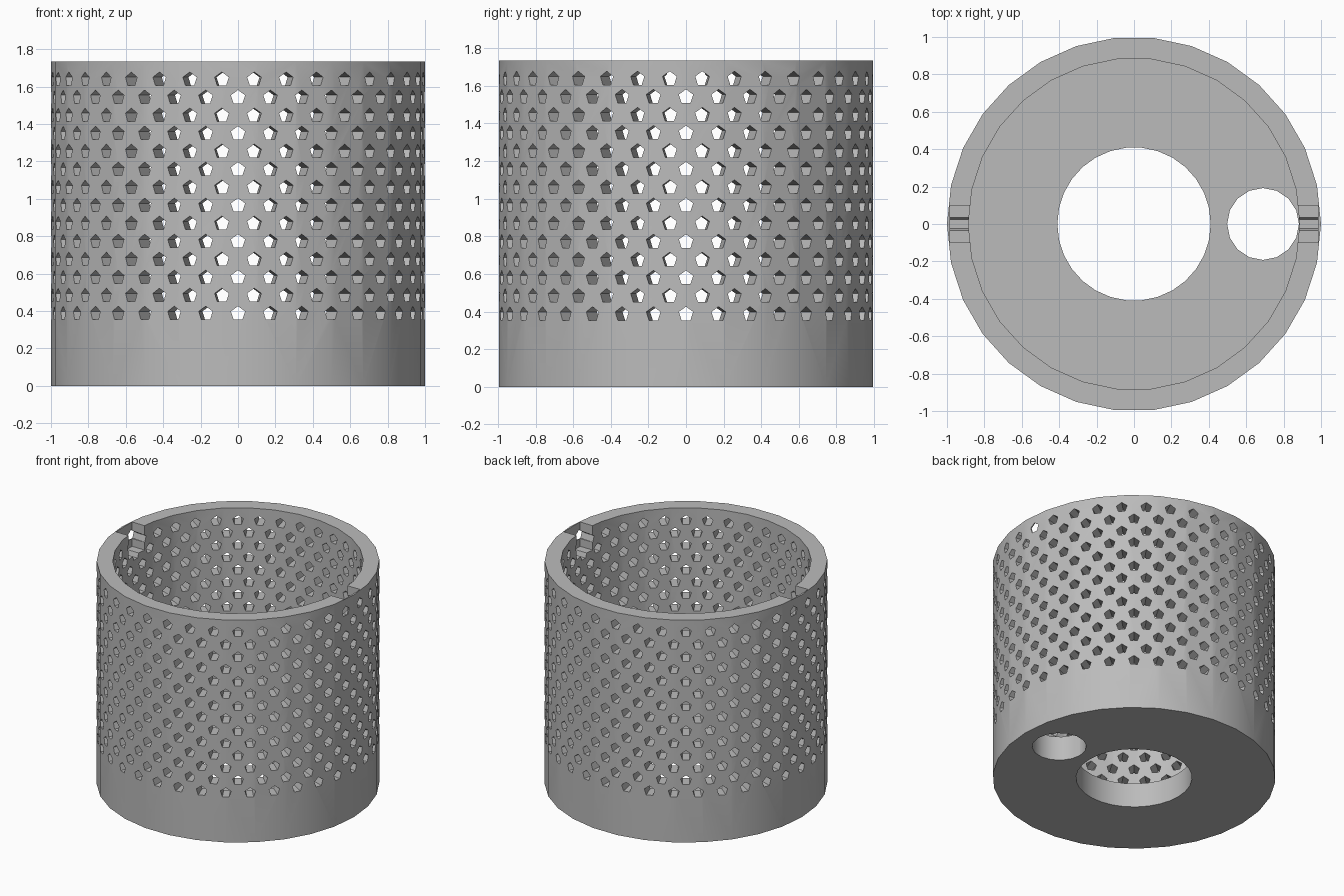
import bpy, bmesh, math
from mathutils import Matrix, Vector

if "Cube" in bpy.data.objects:
    bpy.data.objects.remove(bpy.data.objects["Cube"])

HEIGHT, R_OUT, R_IN = 1.735, 1.0, 0.886
FLOOR, R_DRAIN, SIDES = 0.19, 0.41, 30

grey = bpy.data.materials.new("grey_plastic")
grey.diffuse_color = (0.5, 0.5, 0.5, 1)
grey.use_nodes = True
grey.node_tree.nodes["Principled BSDF"].inputs["Base Color"].default_value = grey.diffuse_color


def make_object(name, bm):
    bmesh.ops.recalc_face_normals(bm, faces=bm.faces)
    mesh = bpy.data.meshes.new(name)
    bm.to_mesh(mesh)
    bm.free()
    mesh.materials.append(grey)
    obj = bpy.data.objects.new(name, mesh)
    bpy.context.collection.objects.link(obj)
    return obj


def cut(target, cutter):
    mod = target.modifiers.new(cutter.name, 'BOOLEAN')
    mod.operation, mod.solver, mod.object = 'DIFFERENCE', 'EXACT', cutter
    bpy.context.view_layer.objects.active = target
    bpy.ops.object.modifier_apply(modifier=mod.name)
    bpy.data.objects.remove(cutter)


# basket body: thick wall and floor with a central drain, as one turned profile
profile = [(R_DRAIN, 0), (R_OUT, 0), (R_OUT, HEIGHT),
           (R_IN, HEIGHT), (R_IN, FLOOR), (R_DRAIN, FLOOR)]
bm = bmesh.new()
rings = []
for i in range(SIDES):
    a = 2 * math.pi * i / SIDES
    rings.append([bm.verts.new((r * math.cos(a), r * math.sin(a), z)) for r, z in profile])
for i in range(SIDES):
    p, q = rings[i], rings[(i + 1) % SIDES]
    for j in range(len(profile)):
        k = (j + 1) % len(profile)
        bm.faces.new((p[j], q[j], q[k], p[k]))
basket = make_object("perforated_basket", bm)

# side hole in the floor
bm = bmesh.new()
bmesh.ops.create_cone(bm, cap_ends=True, segments=16, radius1=0.192, radius2=0.192, depth=0.5,
                      matrix=Matrix.Translation((0.69, 0, 0.1)) @ Matrix.Rotation(math.pi / 2, 4, 'Z'))
cut(basket, make_object("floor_hole_cutter", bm))

# staggered rows of five-sided holes, each pointing upwards
ROWS, PER_ROW, R_HOLE = 14, 36, 0.04
bm = bmesh.new()
for row in range(ROWS):
    z = 0.386 + row * 0.0963
    for n in range(PER_ROW):
        a = 2 * math.pi * (n + 0.5 * (row % 2)) / PER_ROW
        out, side = Vector((math.cos(a), math.sin(a), 0)), Vector((-math.sin(a), math.cos(a), 0))
        ends = []
        for r in (0.8, 1.06):
            ends.append([bm.verts.new(out * r + side * (R_HOLE * math.sin(t))
                                      + Vector((0, 0, z + R_HOLE * math.cos(t))))
                         for t in (2 * math.pi * k / 5 for k in range(5))])
        inner, outer = ends
        bm.faces.new(inner[::-1])
        bm.faces.new(outer)
        for k in range(5):
            m = (k + 1) % 5
            bm.faces.new((inner[k], inner[m], outer[m], outer[k]))
cut(basket, make_object("hole_cutter", bm))

# two pockets in the rim, open to the inside, leaving a thin outer skin
bm = bmesh.new()
for s in (-1, 1):
    bmesh.ops.create_cube(bm, size=1, matrix=Matrix.Translation((s * 0.8925, 0, 1.695))
                          @ Matrix.Diagonal((0.185, 0.2, 0.3, 1)))
cut(basket, make_object("rim_pocket_cutter", bm))

# smooth round walls with crisp edges
bpy.ops.object.select_all(action='DESELECT')
basket.select_set(True)
bpy.context.view_layer.objects.active = basket
bpy.ops.object.shade_smooth_by_angle(angle=math.radians(30))
